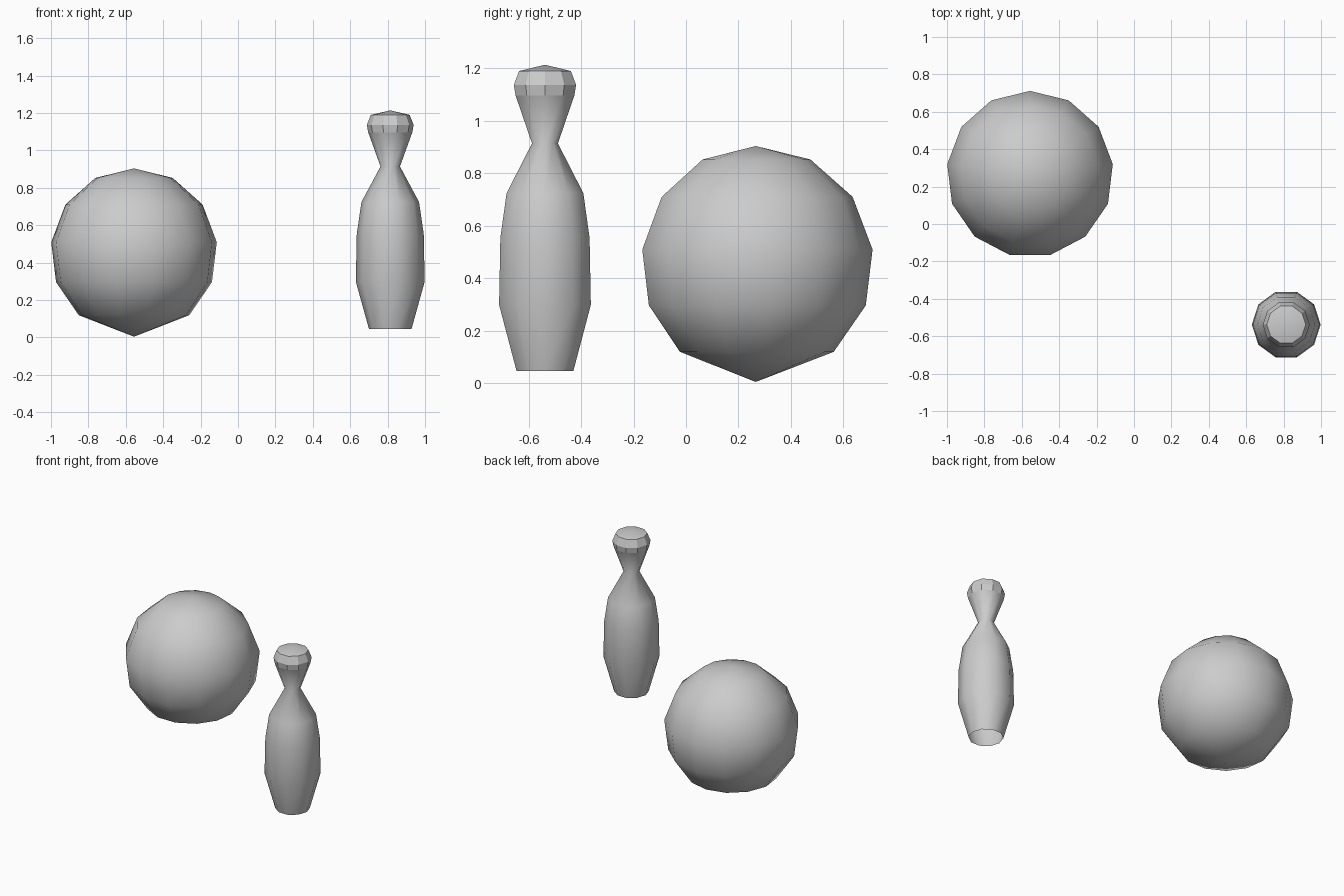
import bpy, bmesh
from math import sin, cos, pi, radians

if "Cube" in bpy.data.objects:
    bpy.data.objects.remove(bpy.data.objects["Cube"])


def lathe(name, profile, sides, start, location, flat_bands=()):
    """Revolve (radius, z) points round z; radius 0 makes a pole."""
    bm = bmesh.new()
    rings = []
    for r, z in profile:
        n = sides if r > 0 else 1
        rings.append([bm.verts.new((r * cos(start + 2 * pi * i / sides),
                                    r * sin(start + 2 * pi * i / sides), z))
                      for i in range(n)])
    for band, (low, high) in enumerate(zip(rings, rings[1:])):
        for i in range(sides):
            j = (i + 1) % sides
            if len(low) == 1:
                corners = (low[0], high[j], high[i])
            elif len(high) == 1:
                corners = (low[i], low[j], high[0])
            else:
                corners = (low[i], low[j], high[j], high[i])
            bm.faces.new(corners).smooth = band not in flat_bands
    mesh = bpy.data.meshes.new(name)
    bm.to_mesh(mesh)
    bm.free()
    obj = bpy.data.objects.new(name, mesh)
    obj.location = location
    bpy.context.collection.objects.link(obj)
    return obj


# Ball: 13 sides, rings at 13-gon angles, with one wider step to the bottom pole
R = 0.449
step = 2 * pi / 13
ball_profile = [(0, -0.451)]
ball_profile += [(R * sin(k * step), R * cos(k * step)) for k in range(5, 0, -1)]
ball_profile += [(0, R)]
lathe("ball", ball_profile, 13, radians(90), (-0.556, 0.266, 0.455))

# Pin: 10 sides, open underneath, faceted band round the head
pin_profile = [(0.114, 0.046), (0.184, 0.298), (0.179, 0.553), (0.154, 0.724),
               (0.052, 0.914), (0.118, 1.097), (0.125, 1.137), (0.104, 1.19),
               (0, 1.214)]
lathe("pin", pin_profile, 10, 0, (0.814, -0.538, 0), flat_bands=(5, 6))
